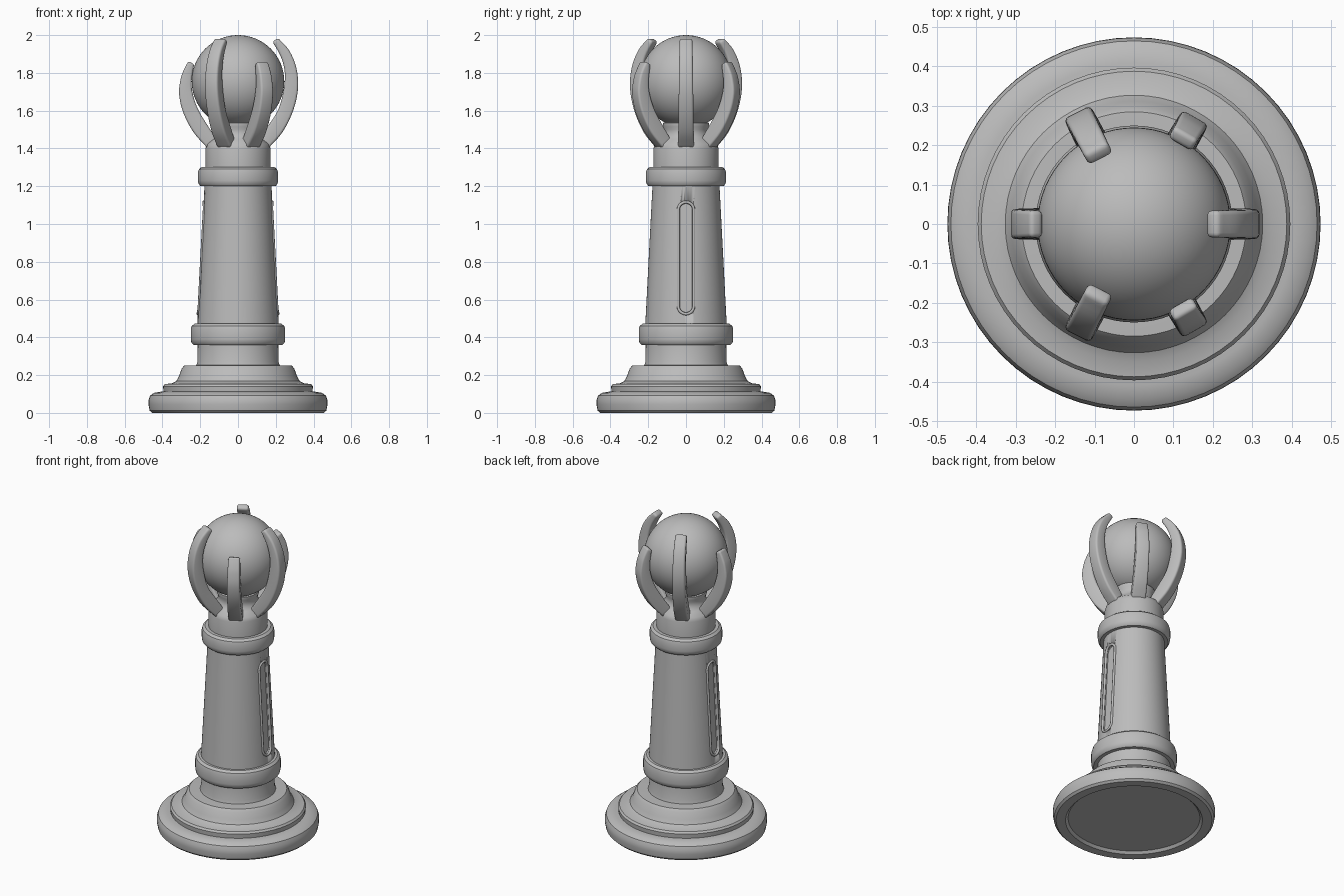
import bpy, bmesh, math
from mathutils import Vector, Matrix

if "Cube" in bpy.data.objects:
    bpy.data.objects.remove(bpy.data.objects["Cube"])

stone = bpy.data.materials.new("grey stone")
stone.diffuse_color = (0.5, 0.5, 0.5, 1)
stone.use_nodes = True
stone.node_tree.nodes["Principled BSDF"].inputs["Base Color"].default_value = stone.diffuse_color


def make(name, bm, angle=35):
    bmesh.ops.recalc_face_normals(bm, faces=bm.faces[:])
    me = bpy.data.meshes.new(name)
    bm.to_mesh(me)
    bm.free()
    me.materials.append(stone)
    ob = bpy.data.objects.new(name, me)
    bpy.context.collection.objects.link(ob)
    bpy.ops.object.select_all(action='DESELECT')
    ob.select_set(True)
    bpy.context.view_layer.objects.active = ob
    bpy.ops.object.shade_smooth_by_angle(angle=math.radians(angle))
    return ob


def lathe(name, profile, n=64):
    """Closed solid of revolution from (radius, z) points."""
    bm = bmesh.new()
    rings = [[bm.verts.new((r * math.cos(2 * math.pi * i / n), r * math.sin(2 * math.pi * i / n), z))
              for i in range(n)] for r, z in profile]
    for a, b in zip(rings, rings[1:]):
        for i in range(n):
            j = (i + 1) % n
            bm.faces.new((a[i], a[j], b[j], b[i]))
    bm.faces.new(rings[0])
    bm.faces.new(rings[-1])
    return make(name, bm)


def smooth_path(pts, steps=4):
    """Catmull-Rom curve through the points."""
    p = [Vector(q) for q in pts]
    p = [2 * p[0] - p[1]] + p + [2 * p[-1] - p[-2]]
    out = []
    for a, b, c, d in zip(p, p[1:], p[2:], p[3:]):
        for s in range(steps):
            t = s / steps
            out.append(0.5 * (2 * b + (c - a) * t + (2 * a - 5 * b + 4 * c - d) * t * t
                              + (3 * b - a - 3 * c + d) * t ** 3))
    return out + [p[-2]]


# stepped foot, hollowed slightly underneath
lathe("base_plinth", [(0.385, 0.015), (0.40, 0), (0.455, 0), (0.468, 0.012), (0.474, 0.045), (0.473, 0.07),
                      (0.465, 0.092), (0.445, 0.106), (0.41, 0.112), (0.36, 0.112)])
lathe("base_step", [(0.38, 0.10), (0.394, 0.112), (0.397, 0.14), (0.388, 0.152), (0.35, 0.157), (0.327, 0.168),
                    (0.312, 0.195), (0.298, 0.235), (0.285, 0.25), (0.20, 0.253)])
lathe("lower_neck", [(0.225, 0.24), (0.215, 0.27), (0.213, 0.37)])


# ring collars with rounded edges
def collar(name, r, z0, z1):
    lathe(name, [(r - 0.06, z0), (r - 0.014, z0), (r - 0.003, z0 + 0.012), (r, z0 + 0.03), (r, z1 - 0.03),
                 (r - 0.005, z1 - 0.012), (r - 0.02, z1), (r - 0.06, z1)])


collar("lower_collar", 0.25, 0.36, 0.472)
collar("upper_collar", 0.212, 1.2, 1.302)

# tapered shaft and the neck under the ball
Z0, R0, Z1, R1 = 0.44, 0.217, 1.23, 0.176
shaft = lathe("shaft", [(R0, Z0), (R1, Z1)])
lathe("upper_neck", [(0.172, 1.28), (0.172, 1.40), (0.165, 1.425), (0.135, 1.45), (0.12, 1.47), (0.115, 1.50),
                     (0.122, 1.515), (0.122, 1.535), (0.10, 1.545)])

# ball
bm = bmesh.new()
bmesh.ops.create_uvsphere(bm, u_segments=64, v_segments=32, radius=0.245,
                          matrix=Matrix.Translation((0, 0, 1.755)))
make("ball", bm)


# rounded slots on both sides of the shaft
def capsule(hw, n=10):
    lo, hi = 0.52 + 0.045, 1.12 - 0.045
    top = [(hw * math.cos(math.pi * i / n), hi + hw * math.sin(math.pi * i / n)) for i in range(n + 1)]
    bot = [(-y, lo + hi - z) for y, z in top]
    return top + bot


def radius_at(z):
    return R0 + (R1 - R0) * (z - Z0) / (Z1 - Z0)


for side, label in ((1, "right"), (-1, "left")):
    bm = bmesh.new()
    loops = [[bm.verts.new((side * (radius_at(z) + d), y, z)) for y, z in capsule(0.037)] for d in (-0.018, 0.05)]
    n = len(loops[0])
    for i in range(n):
        j = (i + 1) % n
        bm.faces.new((loops[0][i], loops[0][j], loops[1][j], loops[1][i]))
    bm.faces.new(loops[0])
    bm.faces.new(loops[1])
    cutter = make(label + "_slot_cutter", bm)
    cutter.hide_render = True
    cutter.hide_viewport = True
    mod = shaft.modifiers.new(label + "_slot", 'BOOLEAN')
    mod.operation = 'DIFFERENCE'
    mod.solver = 'EXACT'
    mod.object = cutter

    # raised rim around the slot
    cu = bpy.data.curves.new(label + "_slot_rim", 'CURVE')
    cu.dimensions = '3D'
    cu.bevel_depth = 0.008
    cu.bevel_resolution = 2
    pts = capsule(0.041)
    sp = cu.splines.new('POLY')
    sp.points.add(len(pts) - 1)
    sp.use_cyclic_u = True
    for p, (y, z) in zip(sp.points, pts):
        p.co = (side * (math.sqrt(radius_at(z) ** 2 - y * y) - 0.001), y, z, 1)
    cu.materials.append(stone)
    bpy.context.collection.objects.link(bpy.data.objects.new(label + "_slot_rim", cu))

# curved claws, alternating tall and short: (outer r, z) and (inner r, z)
TALL = ([(0.16, 1.40), (0.235, 1.485), (0.292, 1.60), (0.318, 1.72), (0.308, 1.83), (0.27, 1.92), (0.212, 1.985)],
        [(0.10, 1.43), (0.16, 1.52), (0.215, 1.61), (0.243, 1.72), (0.247, 1.81), (0.225, 1.89), (0.182, 1.965)])
SHORT = ([(0.16, 1.40), (0.235, 1.485), (0.29, 1.59), (0.312, 1.69), (0.303, 1.77), (0.285, 1.82), (0.262, 1.862)],
         [(0.10, 1.43), (0.16, 1.52), (0.213, 1.61), (0.242, 1.70), (0.245, 1.76), (0.24, 1.80), (0.232, 1.845)])


def claw(name, shape, angle):
    outer, inner = (smooth_path(s) for s in shape)
    bm = bmesh.new()
    rings = []
    for k, (o, i) in enumerate(zip(outer, inner)):
        w = 0.042 - 0.008 * k / (len(outer) - 1)
        rings.append([bm.verts.new((p.x, s * w, p.y)) for p, s in ((o, -1), (o, 1), (i, 1), (i, -1))])
    for a, b in zip(rings, rings[1:]):
        for c in range(4):
            d = (c + 1) % 4
            bm.faces.new((a[c], a[d], b[d], b[c]))
    bm.faces.new(rings[0])
    bm.faces.new(rings[-1])
    bmesh.ops.recalc_face_normals(bm, faces=bm.faces[:])
    sharp = [e for e in bm.edges if e.calc_face_angle(0) > math.radians(40)]
    bmesh.ops.bevel(bm, geom=sharp, offset=0.012, segments=3, profile=0.5, affect='EDGES', clamp_overlap=True)
    bmesh.ops.rotate(bm, verts=bm.verts[:], matrix=Matrix.Rotation(math.radians(angle), 3, 'Z'))
    make(name, bm, 50)


for n, a in enumerate((0, 117, 243)):
    claw(f"tall_claw_{n + 1}", TALL, a)
for n, a in enumerate((60, 180, 300)):
    claw(f"short_claw_{n + 1}", SHORT, a)
